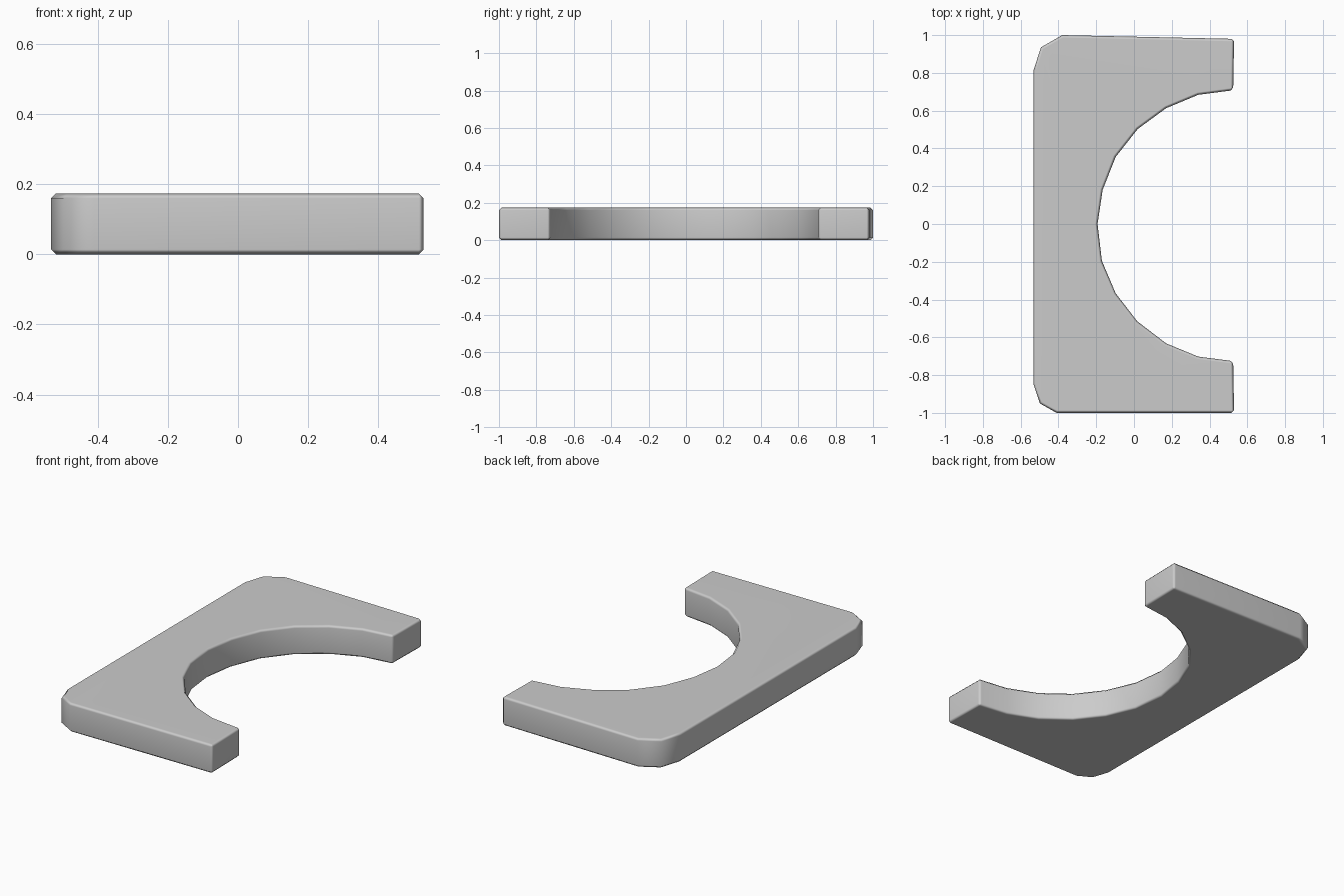
import bpy, bmesh, math

if "Cube" in bpy.data.objects:
    bpy.data.objects.remove(bpy.data.objects["Cube"])

HEIGHT, BEVEL = 0.174, 0.014

# Outline from the top: outer edge with clipped corners, then the curved notch
outer = [(0.53, -1.0), (0.525, -0.726)]
notch = [(0.34, -0.702), (0.17, -0.632), (0.017, -0.515), (-0.097, -0.367),
         (-0.17, -0.195), (-0.193, 0.0), (-0.166, 0.18), (-0.097, 0.355),
         (0.02, 0.503), (0.17, 0.613), (0.34, 0.684)]
back = [(0.525, 0.708), (0.53, 0.98), (-0.38, 1.0), (-0.493, 0.935),
        (-0.533, 0.81), (-0.533, -0.845), (-0.498, -0.95), (-0.41, -1.0)]

bm = bmesh.new()
base = bm.faces.new([bm.verts.new((x, y, 0)) for x, y in outer + notch + back])
ext = bmesh.ops.extrude_face_region(bm, geom=[base])
top = [v for v in ext["geom"] if isinstance(v, bmesh.types.BMVert)]
bmesh.ops.translate(bm, verts=top, vec=(0, 0, HEIGHT))
bmesh.ops.recalc_face_normals(bm, faces=bm.faces)

# Small chamfer on rims and square corners
sharp = [e for e in bm.edges if e.calc_face_angle(0) > math.radians(55)]
bmesh.ops.bevel(bm, geom=sharp, offset=BEVEL, segments=1, profile=0.5,
                affect='EDGES', clamp_overlap=True)
bmesh.ops.recalc_face_normals(bm, faces=bm.faces)

mesh = bpy.data.meshes.new("notched_plate")
bm.to_mesh(mesh)
bm.free()
plate = bpy.data.objects.new("notched_plate", mesh)
bpy.context.collection.objects.link(plate)

# Soft shading across the chamfers, flat on the broad faces
bpy.context.view_layer.objects.active = plate
plate.select_set(True)
bpy.ops.object.shade_smooth_by_angle(angle=math.radians(60))
weighted = plate.modifiers.new("weighted_normals", 'WEIGHTED_NORMAL')
weighted.keep_sharp = True
